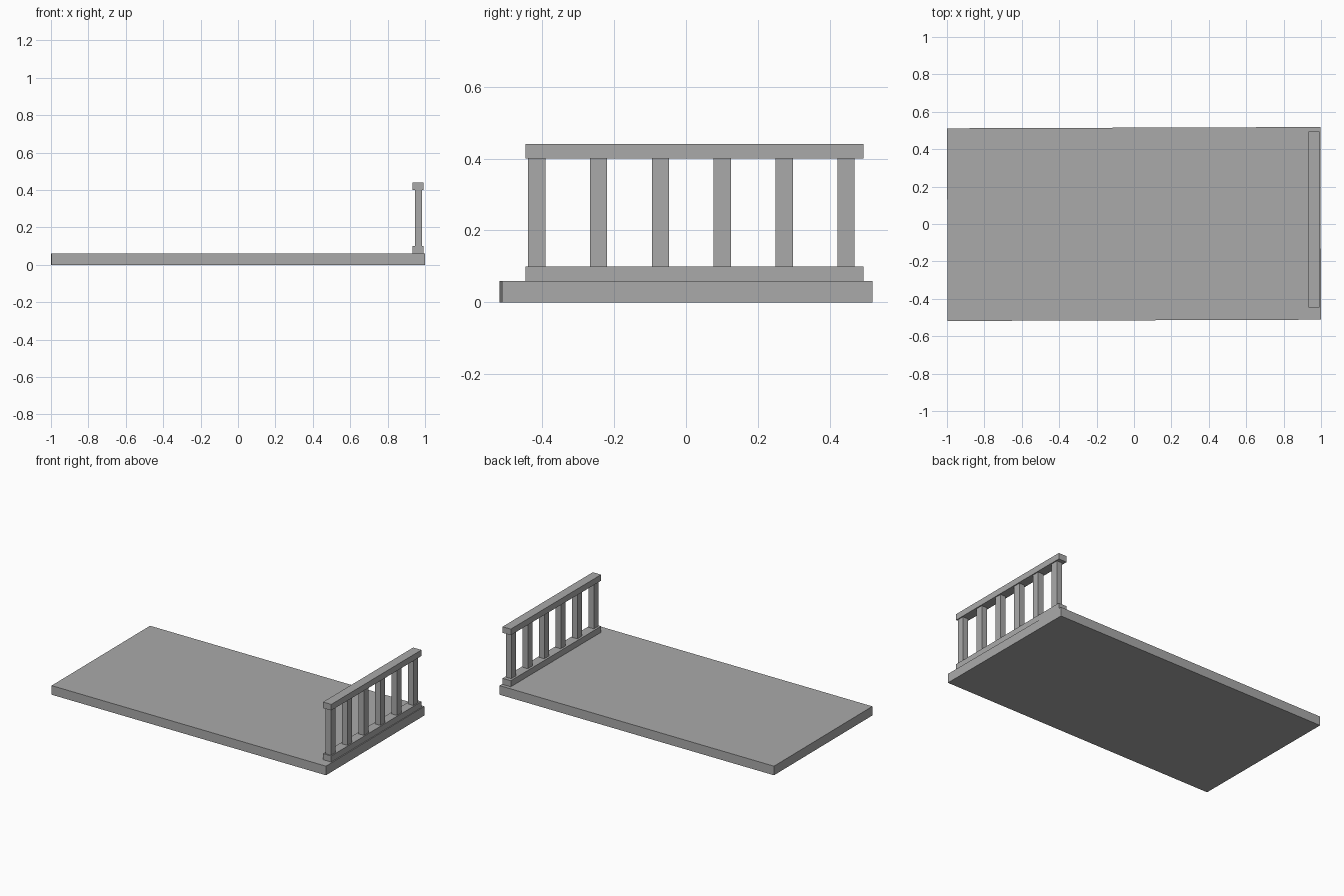
import bpy
import math

if "Cube" in bpy.data.objects:
    bpy.data.objects.remove(bpy.data.objects["Cube"], do_unlink=True)

# Single plain grey
GREY = (0.4, 0.4, 0.4, 1.0)
grey = bpy.data.materials.new("plain grey")
grey.use_nodes = True
grey.diffuse_color = GREY
grey.node_tree.nodes["Principled BSDF"].inputs["Base Color"].default_value = GREY


def box(name, x, y, z, turn=0.0):
    """Box spanning the given (low, high) range on each axis."""
    spans = (x, y, z)
    centre = [(low + high) / 2 for low, high in spans]
    bpy.ops.mesh.primitive_cube_add(size=1, location=centre)
    obj = bpy.context.object
    obj.name = name
    obj.scale = [high - low for low, high in spans]
    obj.rotation_euler.z = turn
    bpy.ops.object.transform_apply(location=False, rotation=False, scale=True)
    obj.data.materials.append(grey)
    return obj


# Floor slab, set very slightly askew to the railing
SLAB_TOP = 0.06
box("floor_slab", (-0.998, 0.998), (-0.515, 0.515), (0, SLAB_TOP), math.radians(0.2))

# Bottom and top rails
RAIL_X = (0.932, 0.992)
RAIL_Y = (-0.446, 0.494)
box("bottom_rail", RAIL_X, RAIL_Y, (SLAB_TOP, 0.10))
box("top_rail", RAIL_X, RAIL_Y, (0.40, 0.44))

# Evenly spaced square balusters between the rails
COUNT = 6
FIRST, LAST, HALF = -0.415, 0.445, 0.024
for i in range(COUNT):
    y = FIRST + (LAST - FIRST) * i / (COUNT - 1)
    box(f"baluster_{i + 1}", (0.946, 0.985), (y - HALF, y + HALF), (0.10, 0.40))
